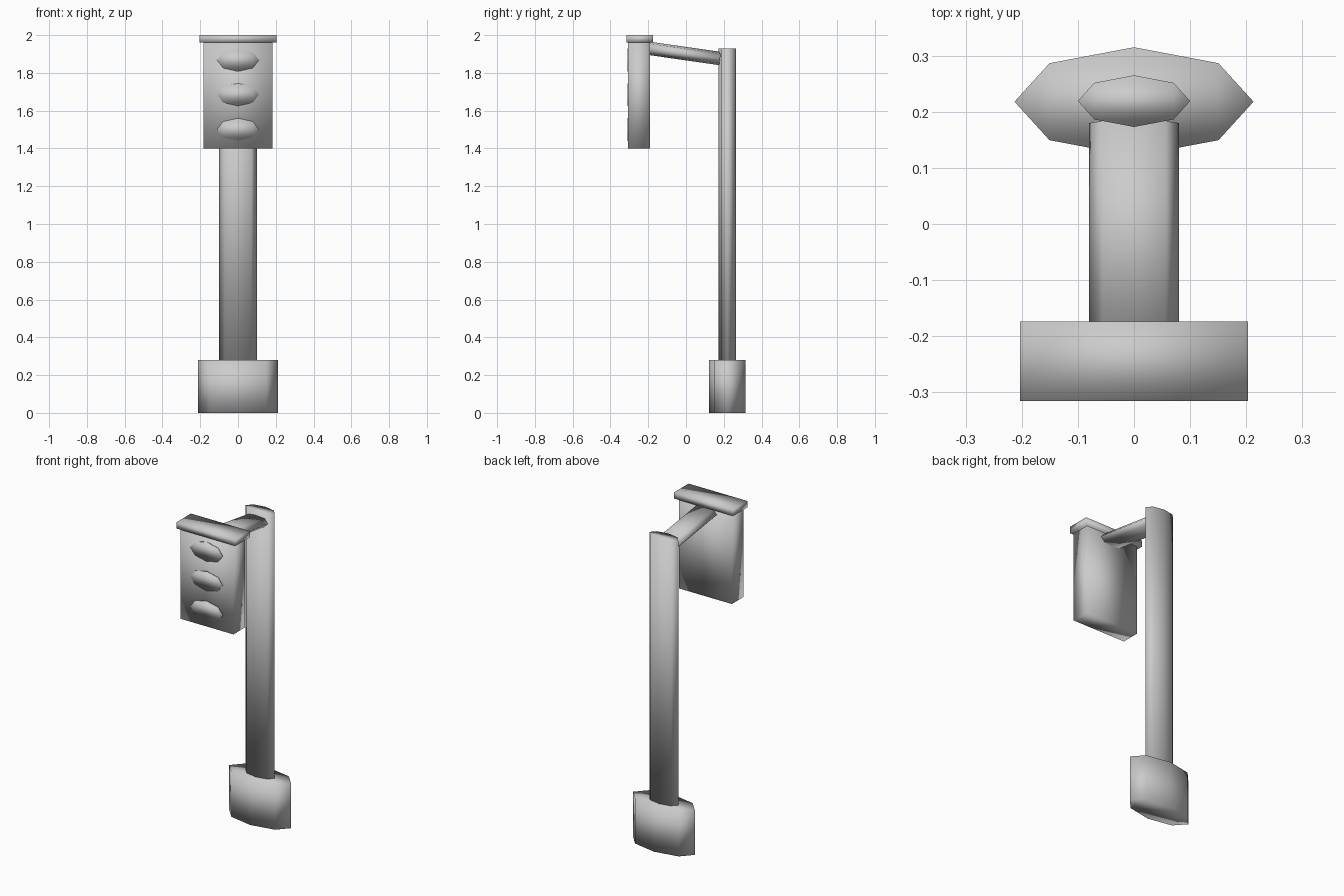
import bpy, bmesh, math
from mathutils import Matrix, Vector

if "Cube" in bpy.data.objects:
    bpy.data.objects.remove(bpy.data.objects["Cube"])


def finish(name, bm):
    bmesh.ops.recalc_face_normals(bm, faces=bm.faces)
    for f in bm.faces:
        f.smooth = True
    mesh = bpy.data.meshes.new(name)
    bm.to_mesh(mesh)
    bm.free()
    ob = bpy.data.objects.new(name, mesh)
    bpy.context.collection.objects.link(ob)
    return ob


def box(name, x, y, z):
    bm = bmesh.new()
    bmesh.ops.create_cube(bm, size=1)
    for v in bm.verts:
        v.co = Vector(lo + (c + 0.5) * (hi - lo)
                      for c, (lo, hi) in zip(v.co, (x, y, z)))
    return finish(name, bm)


def prism(name, start, end, across, up):
    """Flattened octagonal prism running from start to end."""
    bm = bmesh.new()
    rings = []
    for p in (start, end):
        rings.append([bm.verts.new(Vector(p)
                      + Vector(across) * math.cos(i * math.pi / 4)
                      + Vector(up) * math.sin(i * math.pi / 4)) for i in range(8)])
    for i in range(8):
        j = (i + 1) % 8
        bm.faces.new((rings[0][i], rings[0][j], rings[1][j], rings[1][i]))
    bm.faces.new(rings[0])
    bm.faces.new(rings[1])
    return finish(name, bm)


# Foot and pole
prism("base", (0, 0.218, 0), (0, 0.218, 0.28), (0.213, 0, 0), (0, 0.097, 0))
prism("pole", (0, 0.219, 0.28), (0, 0.219, 1.93), (0.1, 0, 0), (0, 0.046, 0))

# Sloping arm between pole and signal head
prism("arm", (0, -0.195, 1.93), (0, 0.18, 1.876), (0.08, 0, 0), (0, 0.005, 0.035))

# Signal head with its cap
box("signal_head", (-0.183, 0.183), (-0.306, -0.19), (1.4, 1.96))
box("signal_cap", (-0.203, 0.203), (-0.315, -0.174), (1.96, 2.0))

# Three lamps
for i, z in enumerate((1.5, 1.685, 1.868)):
    prism(f"lamp_{i + 1}", (0, -0.306, z), (0, -0.311, z), (0.111, 0, 0), (0, 0, 0.06))
